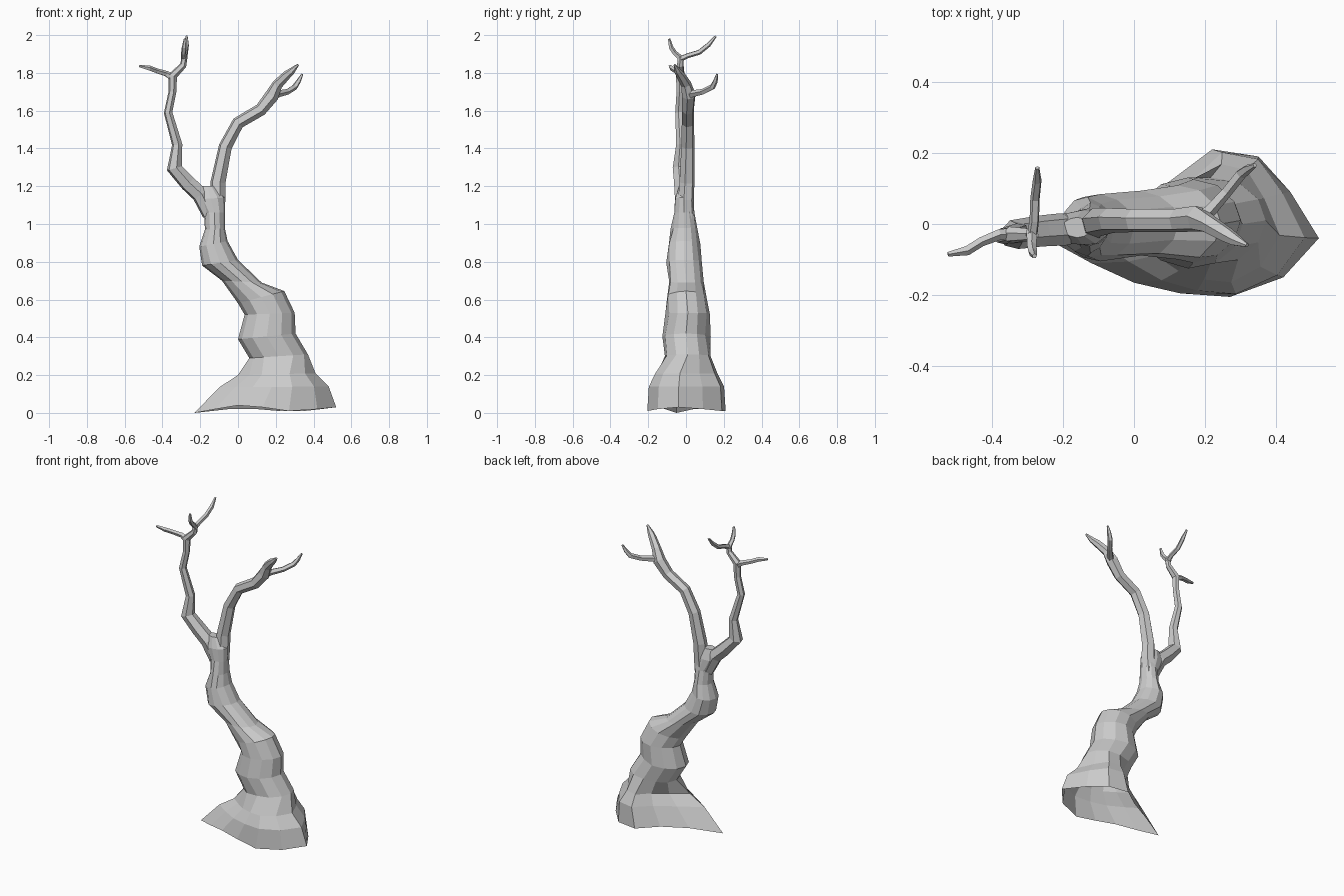
import bpy, bmesh, math, random
from mathutils import Vector

random.seed(4)


def loft(bm, rings, cap_start=False, cap_end=True):
    """Skin a list of equal-length point rings."""
    vs = [[bm.verts.new(p) for p in r] for r in rings]
    n = len(vs[0])
    for a, b in zip(vs, vs[1:]):
        for i in range(n):
            j = (i + 1) % n
            bm.faces.new((a[i], a[j], b[j], b[i]))
    if cap_start:
        bm.faces.new(vs[0][::-1])
    if cap_end:
        bm.faces.new(vs[-1])


def finish(bm, name):
    me = bpy.data.meshes.new(name)
    bmesh.ops.recalc_face_normals(bm, faces=bm.faces)
    bm.to_mesh(me)
    bm.free()
    ob = bpy.data.objects.new(name, me)
    bpy.context.collection.objects.link(ob)
    return ob


def branch(name, path, sides=6):
    """Low-poly tapered limb along (x, y, z, radius) points."""
    pts = [Vector(p[:3]) for p in path]
    rings = []
    for k, p in enumerate(pts):
        d = (pts[min(k + 1, len(pts) - 1)] - pts[max(k - 1, 0)]).normalized()
        if k == 0:
            u = d.orthogonal().normalized()
        u = (u - d * u.dot(d)).normalized()
        w = d.cross(u)
        r = path[k][3]
        rings.append([p + (u * math.cos(2 * math.pi * i / sides)
                           + w * math.sin(2 * math.pi * i / sides)) * r
                      for i in range(sides)])
    bm = bmesh.new()
    loft(bm, rings, True, True)
    return finish(bm, name)


# Trunk: flared root outline, counter-clockwise from the right
root = [(.52, -.04, .03), (.44, .09, .02), (.35, .19, .01), (.22, .21, .01),
        (.10, .12, .02), (-.05, .04, .02), (-.23, -.05, 0), (-.12, -.11, .02),
        (0, -.165, .04), (.13, -.195, .03), (.27, -.205, .01), (.42, -.15, .02)]
rings = [[Vector(p) for p in root]]
for x0, x1, z0, z1, sy in ((-.10, .48, .135, .14, .96), (0, .41, .2, .21, .8)):
    ring = []
    for x, y, z in root:
        t = (x + .23) / .75
        ring.append(Vector((x0 + (x1 - x0) * t, y * sy, z0 + (z1 - z0) * t)))
    rings.append(ring)

# Upper trunk sections: left x, z, right x, z, centre y, half depth
sections = [(.06, .29, .37, .31, .01, .13), (0, .39, .305, .42, 0, .125),
            (.035, .52, .30, .53, .01, .115), (0, .58, .245, .645, 0, .105),
            (-.085, .70, .125, .69, 0, .095), (-.19, .78, 0, .81, -.01, .095),
            (-.205, .88, -.055, .91, -.01, .085), (-.175, .97, -.07, .98, -.01, .068),
            (-.18, 1.06, -.07, 1.06, -.01, .057), (-.225, 1.13, -.068, 1.14, -.01, .05),
            (-.20, 1.20, -.12, 1.20, -.01, .03)]
for xl, zl, xr, zr, y, ry in sections:
    a, b = Vector((xl, y, zl)), Vector((xr, y, zr))
    ring = []
    for i in range(12):
        t = 2 * math.pi * i / 12
        p = (a + b) / 2 + (b - a) / 2 * math.cos(t)
        p.y += ry * math.sin(t) * random.uniform(.9, 1.06)
        ring.append(p)
    rings.append(ring)
bm = bmesh.new()
loft(bm, rings)
finish(bm, "trunk")

# Left limb and its twigs
branch("left_limb", [(-.15, -.01, 1.05, .04), (-.20, -.015, 1.155, .046), (-.265, -.02, 1.215, .044),
                     (-.337, -.03, 1.295, .042), (-.322, -.025, 1.42, .028),
                     (-.37, -.035, 1.59, .023), (-.347, -.03, 1.70, .021),
                     (-.345, -.03, 1.785, .024), (-.29, -.03, 1.84, .018),
                     (-.283, -.03, 1.885, .016)])
branch("left_outer_twig", [(-.34, -.03, 1.77, .02), (-.38, -.03, 1.795, .016),
                           (-.43, -.05, 1.81, .014), (-.47, -.075, 1.825, .014),
                           (-.523, -.085, 1.836, .007)], 5)
branch("left_back_twig", [(-.287, -.04, 1.87, .016), (-.28, .01, 1.892, .014),
                          (-.278, .07, 1.91, .014), (-.272, .12, 1.95, .013),
                          (-.272, .158, 1.995, .006)], 5)
branch("left_front_twig", [(-.287, -.02, 1.87, .016), (-.288, -.06, 1.905, .014),
                           (-.285, -.08, 1.935, .013), (-.28, -.09, 1.98, .007)], 5)

# Right limb and its twigs
branch("right_limb", [(-.12, 0, 1.0, .045), (-.108, 0, 1.13, .043), (-.106, .005, 1.22, .041),
                      (-.067, .01, 1.41, .036), (0, .01, 1.535, .034),
                      (.12, .01, 1.605, .034), (.18, .015, 1.68, .038),
                      (.21, 0, 1.74, .028), (.26, -.03, 1.79, .023),
                      (.285, -.045, 1.81, .018), (.318, -.06, 1.843, .006)])
branch("right_back_twig", [(.18, .01, 1.68, .024), (.215, .04, 1.69, .019),
                           (.26, .09, 1.70, .016), (.30, .14, 1.725, .016),
                           (.32, .155, 1.755, .013), (.34, .165, 1.793, .006)], 5)
